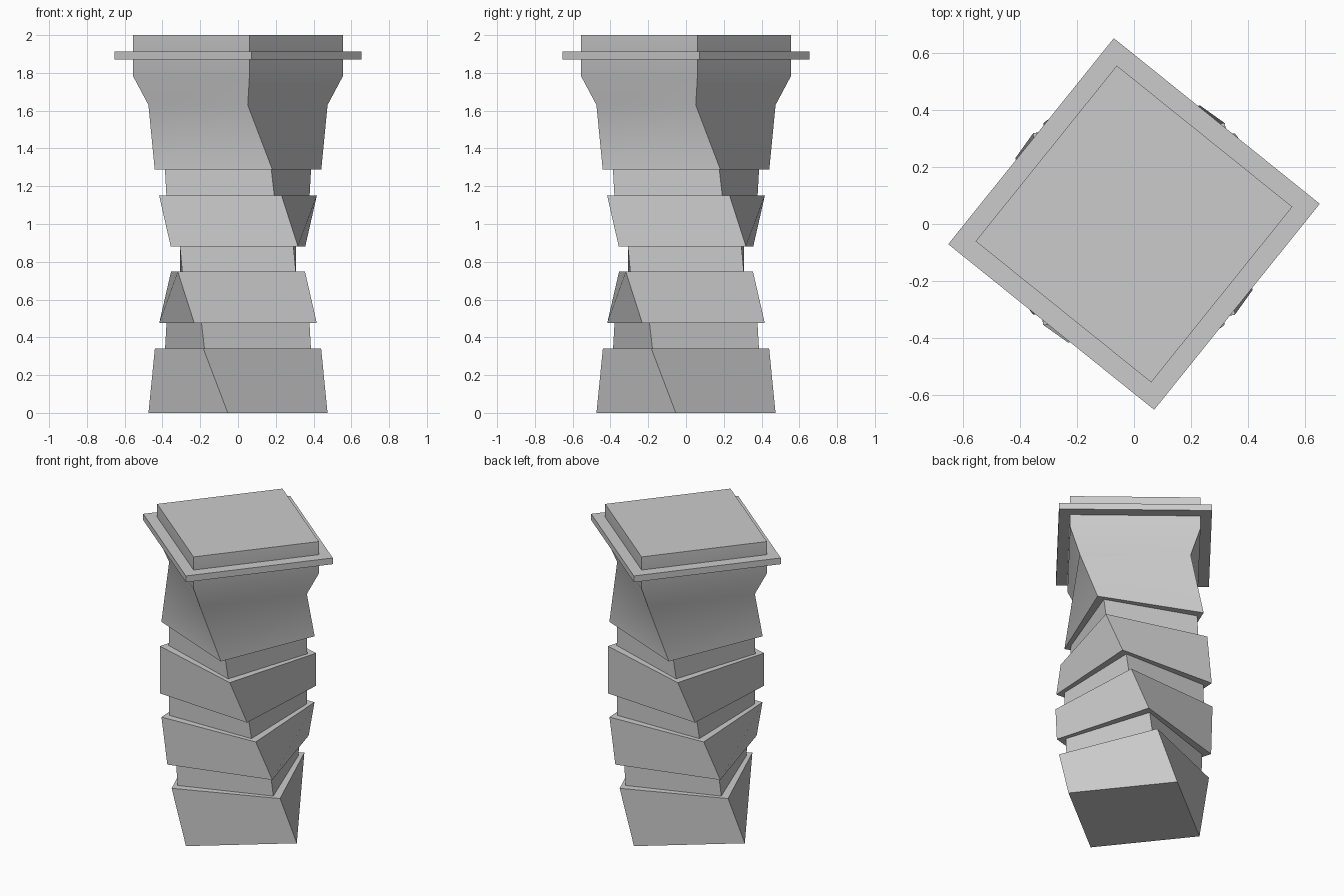
import bpy
import bmesh
from math import sin, cos, radians

if "Cube" in bpy.data.objects:
    bpy.data.objects.remove(bpy.data.objects["Cube"])

R, GROOVE = 0.477, 0.425      # corner radius of the blocks and of the grooves
TOP_TURN = -83.8


def turn(z):
    """Twist of the shaft in degrees at height z."""
    return -6.5 - 77.3 * z / 1.63


def loft(name, rings):
    """Square rings (z, corner radius, twist) joined into a closed solid."""
    bm = bmesh.new()
    loops = []
    for z, r, a in rings:
        angles = [radians(a + 90 * k) for k in range(4)]
        loops.append([bm.verts.new((r * sin(t), -r * cos(t), z)) for t in angles])
    for lo, hi in zip(loops, loops[1:]):
        for k in range(4):
            n = (k + 1) % 4
            bm.faces.new((lo[k], lo[n], hi[n], hi[k]))
    bm.faces.new(loops[0][::-1])
    bm.faces.new(loops[-1])
    bmesh.ops.recalc_face_normals(bm, faces=bm.faces)
    mesh = bpy.data.meshes.new(name)
    bm.to_mesh(mesh)
    bm.free()
    obj = bpy.data.objects.new(name, mesh)
    bpy.context.collection.objects.link(obj)
    bpy.context.view_layer.objects.active = obj
    obj.select_set(True)
    bpy.ops.object.shade_smooth_by_angle(angle=radians(30))
    obj.select_set(False)
    return obj


# Twisted shaft: full-width blocks separated by three shallow grooves
rings = [(0, R, turn(0))]
for low, high in ((0.34, 0.477), (0.748, 0.882), (1.15, 1.288)):
    mid = turn((low + high) / 2)
    rings += [(low, R, turn(low)), (low, GROOVE, mid + 1.2),
              (high, GROOVE, mid - 1.2), (high, R, turn(high))]

# Flared capital on top of the shaft
rings += [(1.63, R, TOP_TURN), (1.785, 0.56, TOP_TURN), (2.0, 0.56, TOP_TURN)]
loft("twisted_column", rings)

# Thin square plate around the capital
loft("capital_plate", [(1.87, 0.657, TOP_TURN), (1.912, 0.657, TOP_TURN)])
